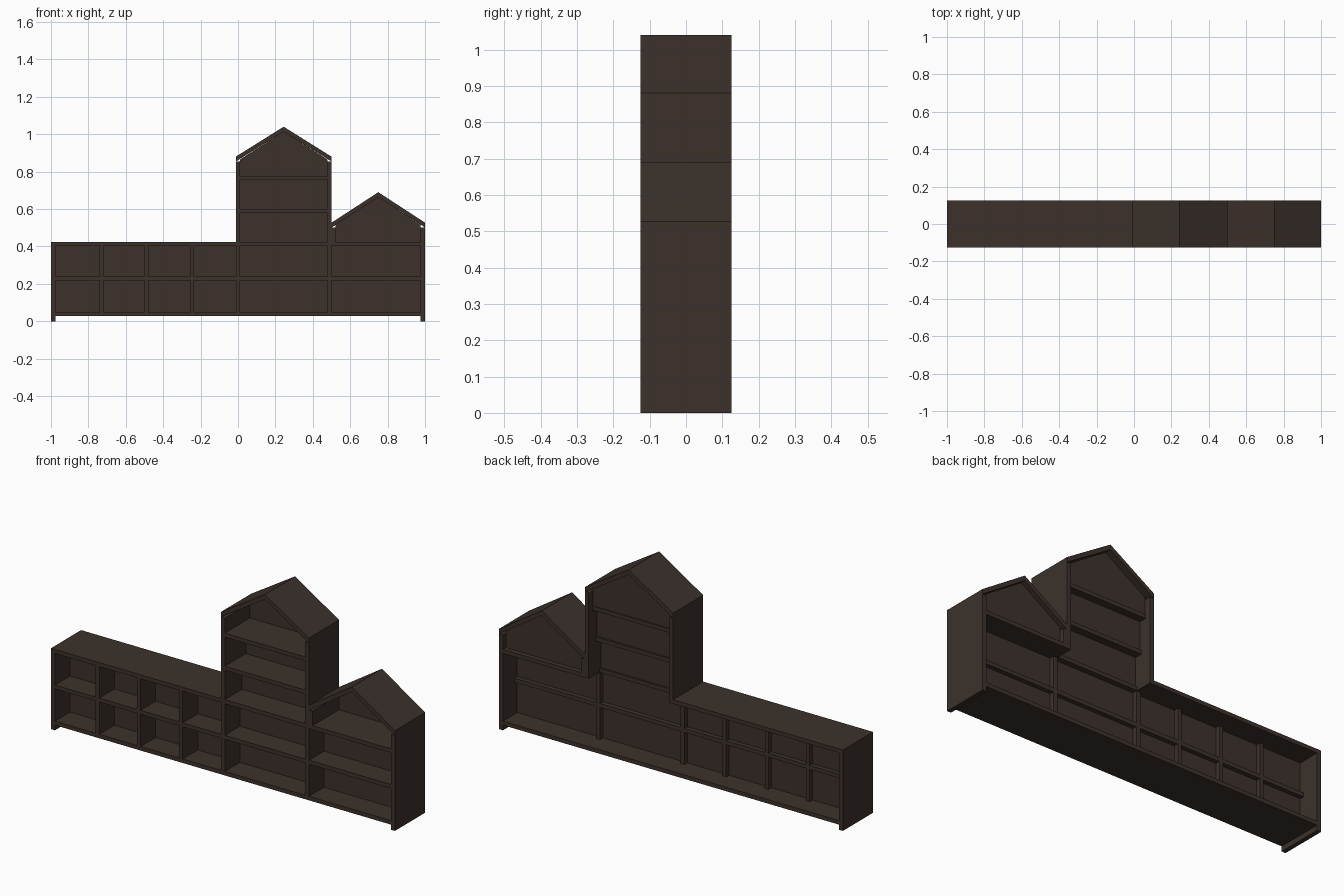
import bpy, bmesh

if "Cube" in bpy.data.objects:
    bpy.data.objects.remove(bpy.data.objects["Cube"])

F, B = -0.125, 0.125      # front and back planes
T = 0.022                 # board thickness
INNER = 0.03              # back edge of the recessed lower boards

wood = bpy.data.materials.new("dark_wood")
wood.diffuse_color = (0.045, 0.031, 0.025, 1)
wood.use_nodes = True
wood.node_tree.nodes["Principled BSDF"].inputs["Base Color"].default_value = wood.diffuse_color


def extrude(name, pts, y0=F, y1=B):
    """Front-view outline (x, z) extruded from y0 to y1."""
    bm = bmesh.new()
    face = bm.faces.new([bm.verts.new((x, y0, z)) for x, z in pts])
    geo = bmesh.ops.extrude_face_region(bm, geom=[face])["geom"]
    verts = [g for g in geo if isinstance(g, bmesh.types.BMVert)]
    bmesh.ops.translate(bm, verts=verts, vec=(0, y1 - y0, 0))
    bmesh.ops.recalc_face_normals(bm, faces=bm.faces)
    me = bpy.data.meshes.new(name)
    bm.to_mesh(me)
    bm.free()
    me.materials.append(wood)
    ob = bpy.data.objects.new(name, me)
    bpy.context.collection.objects.link(ob)
    return ob


def board(name, x0, x1, z0, z1, y0=F, y1=B):
    return extrude(name, [(x0, z0), (x1, z0), (x1, z1), (x0, z1)], y0, y1)


def roof(name, x0, x1, eave, apex):
    m, t = (x0 + x1) / 2, 0.026
    extrude(name, [(x0, eave - t), (x0, eave), (m, apex), (x1, eave),
                   (x1, eave - t), (m, apex - t)])


def gable(name, x0, x1, z0, eave, apex, y):
    m = (x0 + x1) / 2
    extrude(name, [(x0, z0), (x1, z0), (x1, eave), (m, apex), (x0, eave)], y - 0.006, y)


# Outer shell: end walls reach the floor as feet
board("left_end_wall", -1, -0.977, 0, 0.404)
board("right_end_wall", 0.977, 1, 0, 0.502)
board("bottom_board", -0.977, 0.977, 0.027, 0.048)
board("low_top_board", -1, -0.012, 0.404, 0.425)
board("small_house_floor", 0.5, 0.977, 0.404, 0.425)

# Lower grid: dividers, middle shelves and recessed back panels
edges = [(-0.74, -0.719), (-0.5, -0.479), (-0.255, -0.234), (-0.012, 0.011), (0.478, 0.5)]
for i, (a, b) in enumerate(edges):
    board(f"divider_{i + 1}", a, b, 0.048, 0.404, F, INNER)
starts = [-0.977] + [e[1] for e in edges]
ends = [e[0] for e in edges] + [0.977]
for i, (a, b) in enumerate(zip(starts, ends)):
    board(f"middle_shelf_{i + 1}", a, b, 0.217, 0.238, F, INNER)
    board(f"lower_back_{i + 1}", a, b, 0.048, 0.404, 0.0, 0.006)

# Tower: walls, shelves and back panels that step backward with height
board("tower_left_wall", -0.012, 0.011, 0.404, 0.854)
board("tower_right_wall", 0.478, 0.5, 0.404, 0.854)
levels = [0.404, 0.58, 0.754]
depths = [0.035, 0.065, 0.095]
for i, (z, y) in enumerate(zip(levels, depths)):
    board(f"tower_shelf_{i + 1}", 0.011, 0.478, z, z + 0.021, F, y)
    if i < 2:
        board(f"tower_back_{i + 1}", 0.011, 0.478, z + 0.021, levels[i + 1], y - 0.016, y - 0.01)
gable("tower_gable_back", 0.011, 0.478, 0.775, 0.865, 1.015, 0.09)
roof("tower_roof", -0.012, 0.5, 0.88, 1.04)

# Small house: inner wall, gable back and roof
board("small_house_left_wall", 0.5, 0.521, 0.425, 0.502)
gable("small_house_gable_back", 0.521, 0.977, 0.425, 0.515, 0.665, 0.1)
roof("small_house_roof", 0.5, 1.0, 0.527, 0.69)
